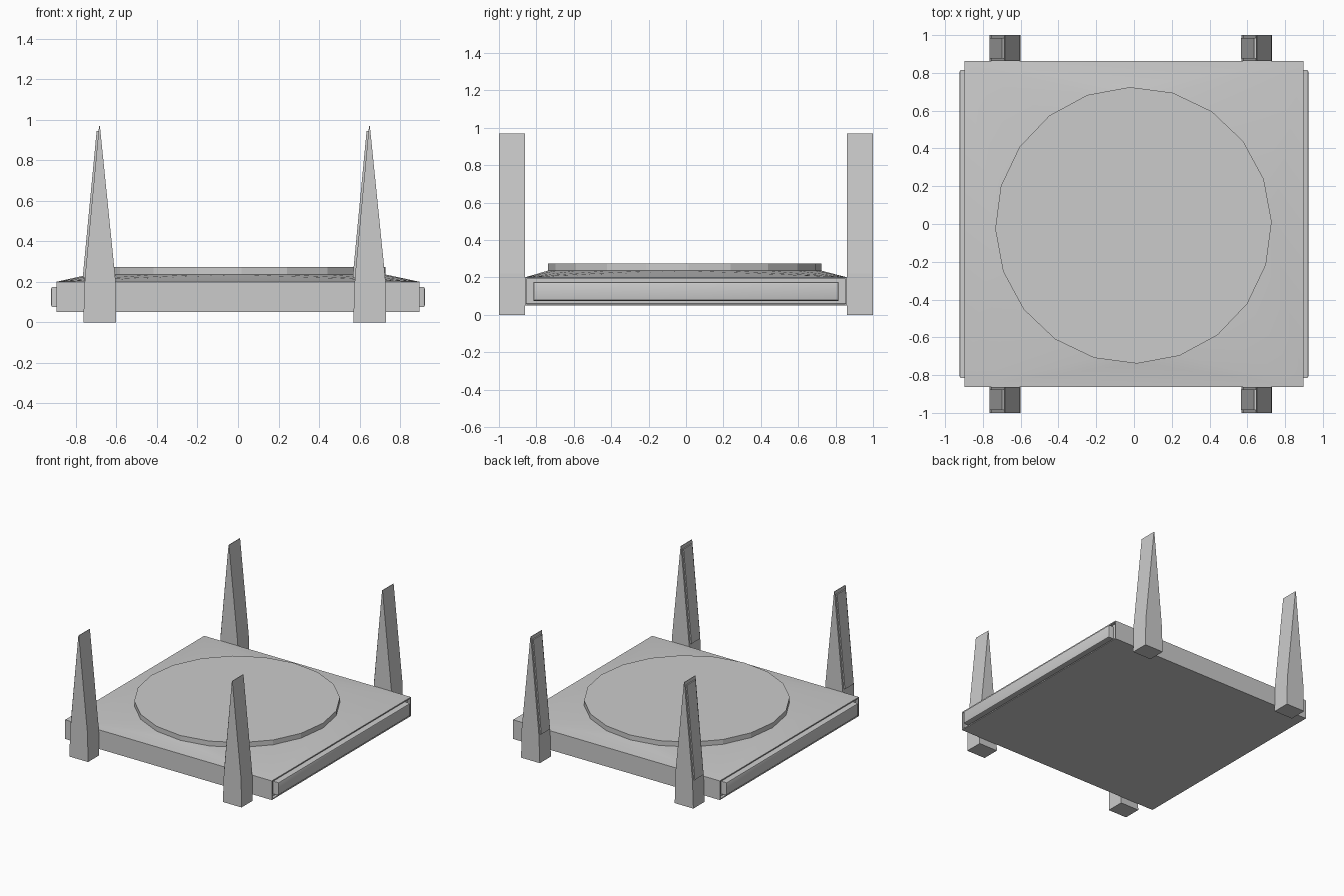
import bpy, bmesh, math
from mathutils import Vector

if "Cube" in bpy.data.objects:
    bpy.data.objects.remove(bpy.data.objects["Cube"])


def finish(bm, name, smooth=False):
    bmesh.ops.recalc_face_normals(bm, faces=bm.faces[:])
    me = bpy.data.meshes.new(name)
    bm.to_mesh(me)
    bm.free()
    ob = bpy.data.objects.new(name, me)
    bpy.context.collection.objects.link(ob)
    if smooth:
        bpy.ops.object.select_all(action='DESELECT')
        bpy.context.view_layer.objects.active = ob
        ob.select_set(True)
        bpy.ops.object.shade_smooth_by_angle(angle=math.radians(30))
    return ob


def prism(name, profile, y0, y1):
    """Extrude an XZ profile along y."""
    bm = bmesh.new()
    f = bm.faces.new([bm.verts.new((x, y0, z)) for x, z in profile])
    ext = bmesh.ops.extrude_face_region(bm, geom=[f])
    verts = [v for v in ext['geom'] if isinstance(v, bmesh.types.BMVert)]
    bmesh.ops.translate(bm, verts=verts, vec=(0, y1 - y0, 0))
    return finish(bm, name)


SIDES, RADIUS, CENTRE = 20, 0.732, Vector((-0.003, -0.007, 0))


def ring(z):
    start = math.radians(1.5)
    return [CENTRE + Vector((RADIUS * math.cos(start + i * math.tau / SIDES),
                             RADIUS * math.sin(start + i * math.tau / SIDES), z))
            for i in range(SIDES)]


# Body: square slab whose top rises to a round shoulder, recessed ends
bm = bmesh.new()
for x in (-0.897, 0.897):
    for y in (-0.862, 0.862):
        for z in (0.05, 0.2):
            bm.verts.new((x, y, z))
for p in ring(0.236):
    bm.verts.new(p)
bmesh.ops.convex_hull(bm, input=bm.verts[:])
bmesh.ops.dissolve_limit(bm, angle_limit=math.radians(0.5),
                         verts=bm.verts[:], edges=bm.edges[:])
bmesh.ops.recalc_face_normals(bm, faces=bm.faces[:])
ends = [f for f in bm.faces if abs(f.normal.x) > 0.99]
bmesh.ops.inset_individual(bm, faces=ends, thickness=0.012, depth=0)
bmesh.ops.inset_individual(bm, faces=ends, thickness=0.001, depth=-0.02)
finish(bm, "body", smooth=True)

# Round raised platform
bm = bmesh.new()
bm.faces.new([bm.verts.new(p) for p in ring(0.23)])
ext = bmesh.ops.extrude_face_region(bm, geom=bm.faces[:])
bmesh.ops.translate(bm, vec=(0, 0, 0.044),
                    verts=[v for v in ext['geom'] if isinstance(v, bmesh.types.BMVert)])
finish(bm, "round_platform")

# Bevelled panels seated in the end recesses
for side, label in ((-1, "left"), (1, "right")):
    bm = bmesh.new()
    bmesh.ops.create_cube(bm, size=1)
    bmesh.ops.scale(bm, vec=(0.053, 1.632, 0.1), verts=bm.verts[:])
    bmesh.ops.translate(bm, vec=(side * 0.8965, 0, 0.125), verts=bm.verts[:])
    outer = [e for e in bm.edges if all(v.co.x * side > 0.9 for v in e.verts)]
    bmesh.ops.bevel(bm, geom=outer, offset=0.01, segments=2, profile=0.5, affect='EDGES')
    finish(bm, label + "_panel", smooth=True)

# Four tapered legs, each with a raised strip on its left slope
LEG = [(-0.08, 0), (0.082, 0), (0.078, 0.22), (0.002, 0.97), (-0.002, 0.97), (-0.072, 0.22)]
STRIP = [(-0.06, 0.215), (-0.082, 0.22), (-0.081, 0.24), (-0.014, 0.945), (0.0, 0.945)]
for cx, lr in ((-0.684, "left"), (0.649, "right")):
    for y0, fb in ((-1.0, "front"), (0.862, "back")):
        tag = fb + "_" + lr
        prism(tag + "_leg", [(cx + x, z) for x, z in LEG], y0, y0 + 0.138)
        prism(tag + "_leg_strip", [(cx + x, z) for x, z in STRIP], y0 + 0.015, y0 + 0.123)
